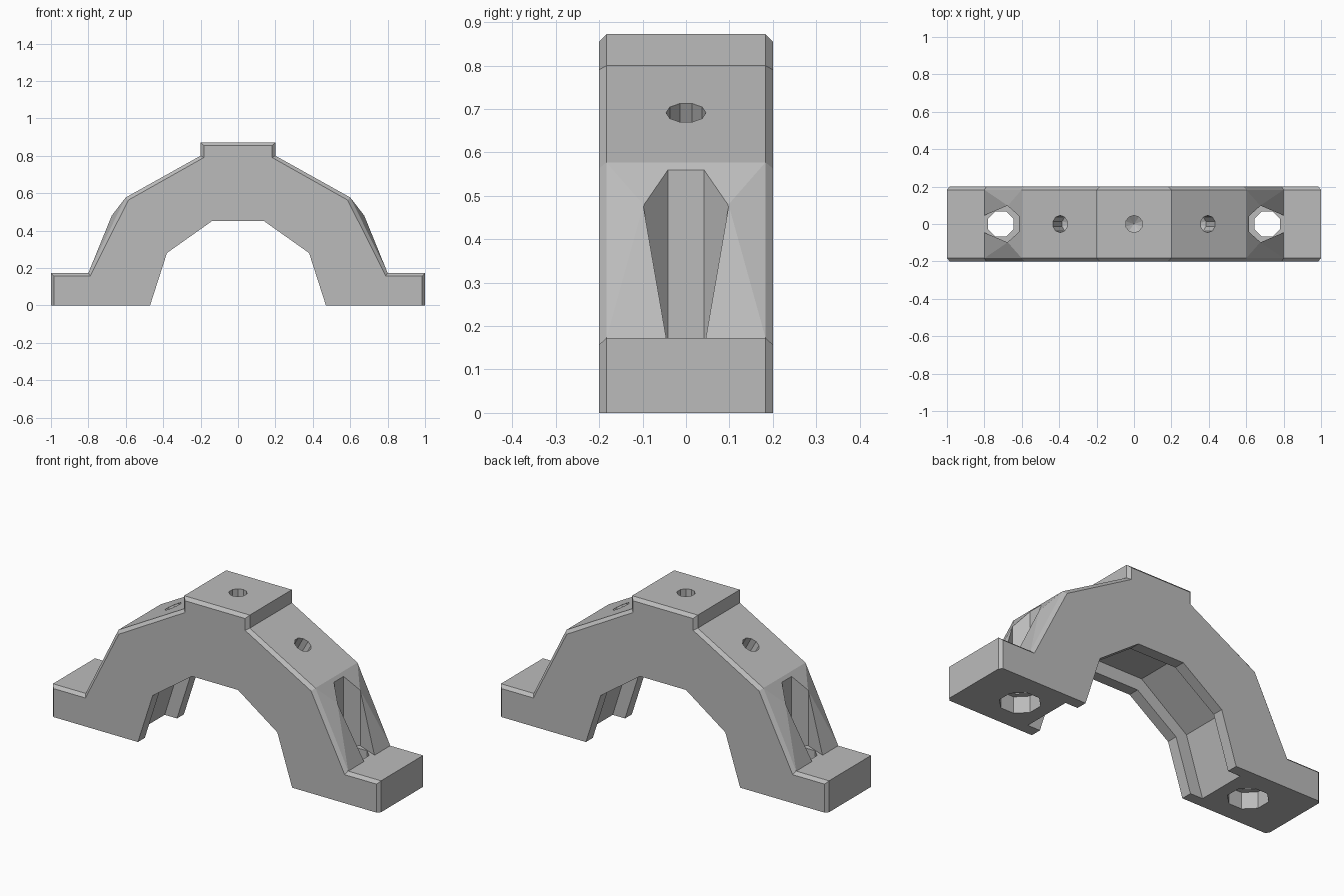
import bpy, bmesh, math
from mathutils import Vector, Matrix

cube = bpy.data.objects.get("Cube")
if cube:
    bpy.data.objects.remove(cube, do_unlink=True)

grey = bpy.data.materials.new("plain grey")
grey.use_nodes = True
grey.diffuse_color = (0.5, 0.5, 0.5, 1)
grey.node_tree.nodes["Principled BSDF"].inputs["Base Color"].default_value = (0.5, 0.5, 0.5, 1)


def make_object(name, bm):
    bmesh.ops.recalc_face_normals(bm, faces=bm.faces)
    mesh = bpy.data.meshes.new(name)
    bm.to_mesh(mesh)
    bm.free()
    mesh.materials.append(grey)
    obj = bpy.data.objects.new(name, mesh)
    bpy.context.collection.objects.link(obj)
    return obj


def hull(name, points):
    bm = bmesh.new()
    for p in points:
        bm.verts.new(p)
    bmesh.ops.convex_hull(bm, input=bm.verts)
    bmesh.ops.dissolve_limit(bm, angle_limit=0.01, verts=bm.verts, edges=bm.edges)
    return make_object(name, bm)


def ring(radius, z, sides):
    turn = math.pi / sides
    return [Vector((radius * math.cos(turn * (2 * i + 1)),
                    radius * math.sin(turn * (2 * i + 1)), z)) for i in range(sides)]


def combine(target, tool, operation):
    mod = target.modifiers.new(tool.name, 'BOOLEAN')
    mod.operation, mod.solver, mod.object = operation, 'EXACT', tool
    graph = bpy.context.evaluated_depsgraph_get()
    mesh = bpy.data.meshes.new_from_object(target.evaluated_get(graph))
    target.modifiers.clear()
    target.data = mesh
    bpy.data.objects.remove(tool, do_unlink=True)


def mirrored(half):
    return half + [(-x, z) for x, z in reversed(half)]


# Arched body: full outline in the middle, chamfered outline on front and back
outer = [(1, 0), (1, .173), (.8, .173), (.6, .577), (.2, .8), (.2, .872)]
chamfer = [(.985, 0), (.985, .157), (.79, .157), (.586, .563), (.183, .79), (.183, .855)]
inner = [(.14, .45), (.38, .28), (.47, 0)]
under = [(-x, z) for x, z in reversed(inner)] + inner

bm = bmesh.new()
layers = []
for y, half in ((-.2, chamfer), (-.183, outer), (.183, outer), (.2, chamfer)):
    layers.append([bm.verts.new((x, y, z)) for x, z in mirrored(half) + under])
for a, b in zip(layers, layers[1:]):
    for i in range(len(a)):
        j = (i + 1) % len(a)
        bm.faces.new((a[i], a[j], b[j], b[i]))
bm.faces.new(layers[0])
bm.faces.new(layers[-1])
body = make_object("arched_bracket", bm)

# Raised leg faces, bolt pockets and stepped bolt holes in both feet
for side in (1, -1):
    bulge = [(.6, .577, .183), (.8, .173, .183), (.675, .48, .098), (.57, .4, .17), (.7, .2, .17)]
    combine(body, hull("leg_bulge", [(side * x, s * y, z) for x, z, y in bulge for s in (1, -1)]), 'UNION')

    pocket = [(.614, .042), (.677, .098), (.802, .045), (.9, .003)]
    combine(body, hull("bolt_pocket", [(side * x, s * y, z) for x, y in pocket
                                       for s in (1, -1) for z in (.173, .8)]), 'DIFFERENCE')

    centre = Vector((side * .712, 0, 0))
    for radius, low, high in ((.073, .05, .3), (.103, -.05, .09)):
        pts = ring(radius, low, 8) + ring(radius, high, 8)
        combine(body, hull("bolt_hole", [p + centre for p in pts]), 'DIFFERENCE')

# Channel along the underside of the arch
channel = mirrored([(.56, -.05), (.545, 0), (.445, .315), (.165, .52)])
combine(body, hull("channel", [(x, y, z) for x, z in channel for y in (-.14, .14)]), 'DIFFERENCE')

# Blind drilled holes, square to the top and to the two upper slopes
tilt = math.atan2(.223, .4)
for x, z, angle in ((0, .872, 0), (.395, .691, tilt), (-.395, .691, -tilt)):
    place = Matrix.Translation((x, 0, z)) @ Matrix.Rotation(angle, 4, 'Y')
    drill = ring(.046, .05, 10) + ring(.046, -.1, 10) + [Vector((0, 0, -.13))]
    combine(body, hull("drilled_hole", [place @ p for p in drill]), 'DIFFERENCE')

for face in body.data.polygons:
    face.use_smooth = False
    face.material_index = 0
